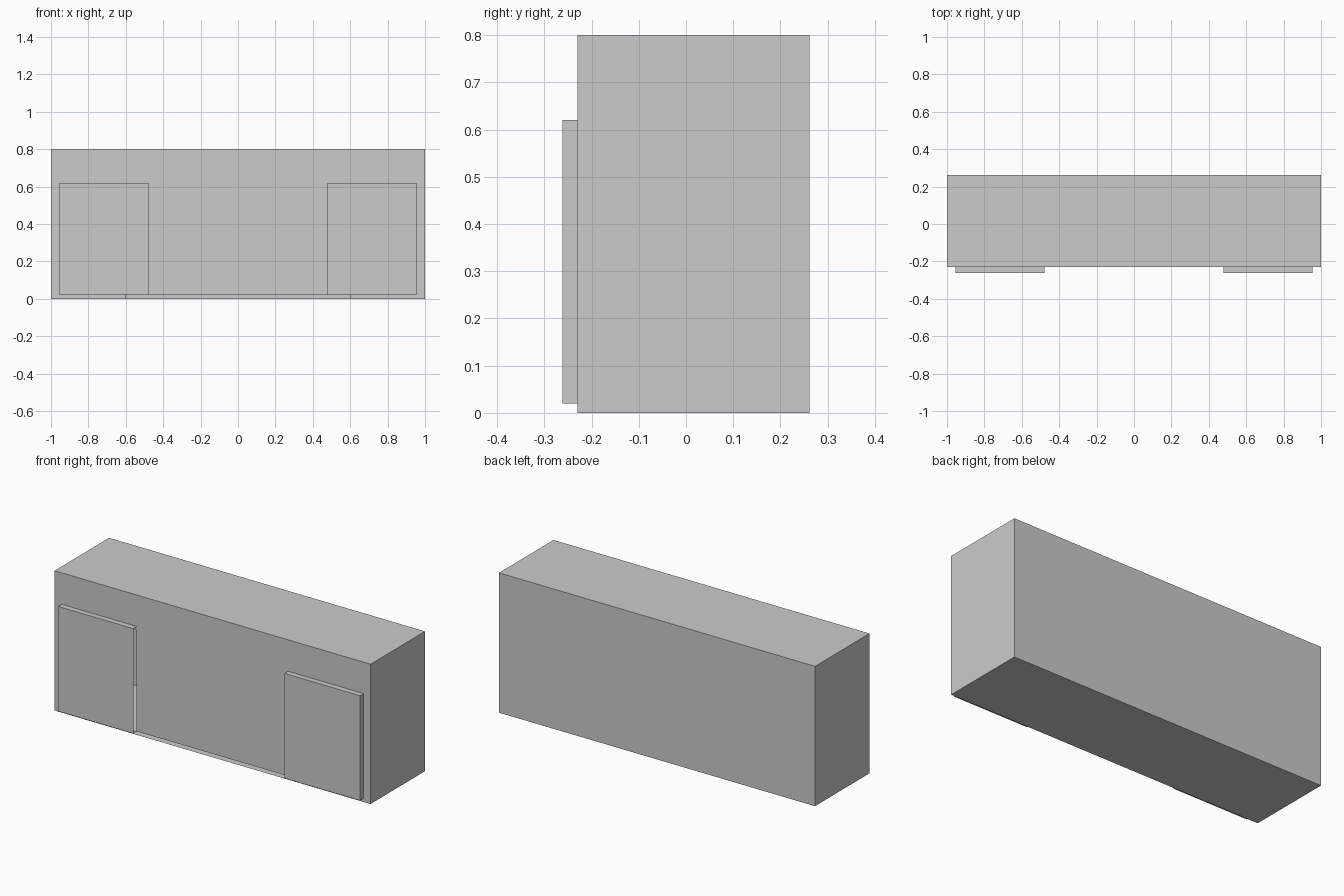
import bpy, bmesh

if "Cube" in bpy.data.objects:
    bpy.data.objects.remove(bpy.data.objects["Cube"])

X, FRONT, BACK, TOP = 1.0, -0.23, 0.262, 0.8


def make_object(name, quads):
    """Build a thin sheet object from four-cornered faces."""
    bm = bmesh.new()
    for quad in quads:
        bm.faces.new([bm.verts.new(p) for p in quad])
    bmesh.ops.remove_doubles(bm, verts=bm.verts, dist=0.0001)
    mesh = bpy.data.meshes.new(name)
    bm.to_mesh(mesh)
    bm.free()
    obj = bpy.data.objects.new(name, mesh)
    bpy.context.collection.objects.link(obj)
    return obj


def box_sides(x0, x1, y0, y1, z0, z1):
    """Outward-facing quads of a box, keyed by side."""
    return {
        "front": [(x0, y0, z0), (x1, y0, z0), (x1, y0, z1), (x0, y0, z1)],
        "back": [(x1, y1, z0), (x0, y1, z0), (x0, y1, z1), (x1, y1, z1)],
        "left": [(x0, y1, z0), (x0, y0, z0), (x0, y0, z1), (x0, y1, z1)],
        "right": [(x1, y0, z0), (x1, y1, z0), (x1, y1, z1), (x1, y0, z1)],
        "top": [(x0, y0, z1), (x1, y0, z1), (x1, y1, z1), (x0, y1, z1)],
        "bottom": [(x0, y1, z0), (x1, y1, z0), (x1, y0, z0), (x0, y0, z0)],
    }


# Hollow body: plain sides, and a front sheet with a floor slot and side gaps
sides = box_sides(-X, X, FRONT, BACK, 0, TOP)
quads = [q for side, q in sides.items() if side != "front"]
columns = [-X, -0.6, -0.48, 0.48, 0.6, X]
rows = [0, 0.02, 0.6, TOP]
openings = {(1, 0), (2, 0), (3, 0), (1, 1), (3, 1)}
for i in range(5):
    for j in range(3):
        if (i, j) not in openings:
            quads.append(box_sides(columns[i], columns[i + 1], FRONT, BACK,
                                   rows[j], rows[j + 1])["front"])
make_object("body", quads)

# Raised covers over the side gaps, open towards the middle
for name, x0, x1, outer in (("left_cover", -0.955, -0.478, "left"),
                            ("right_cover", 0.478, 0.955, "right")):
    sides = box_sides(x0, x1, -0.262, FRONT, 0.02, 0.62)
    make_object(name, [sides[s] for s in ("front", "top", "bottom", outer)])
